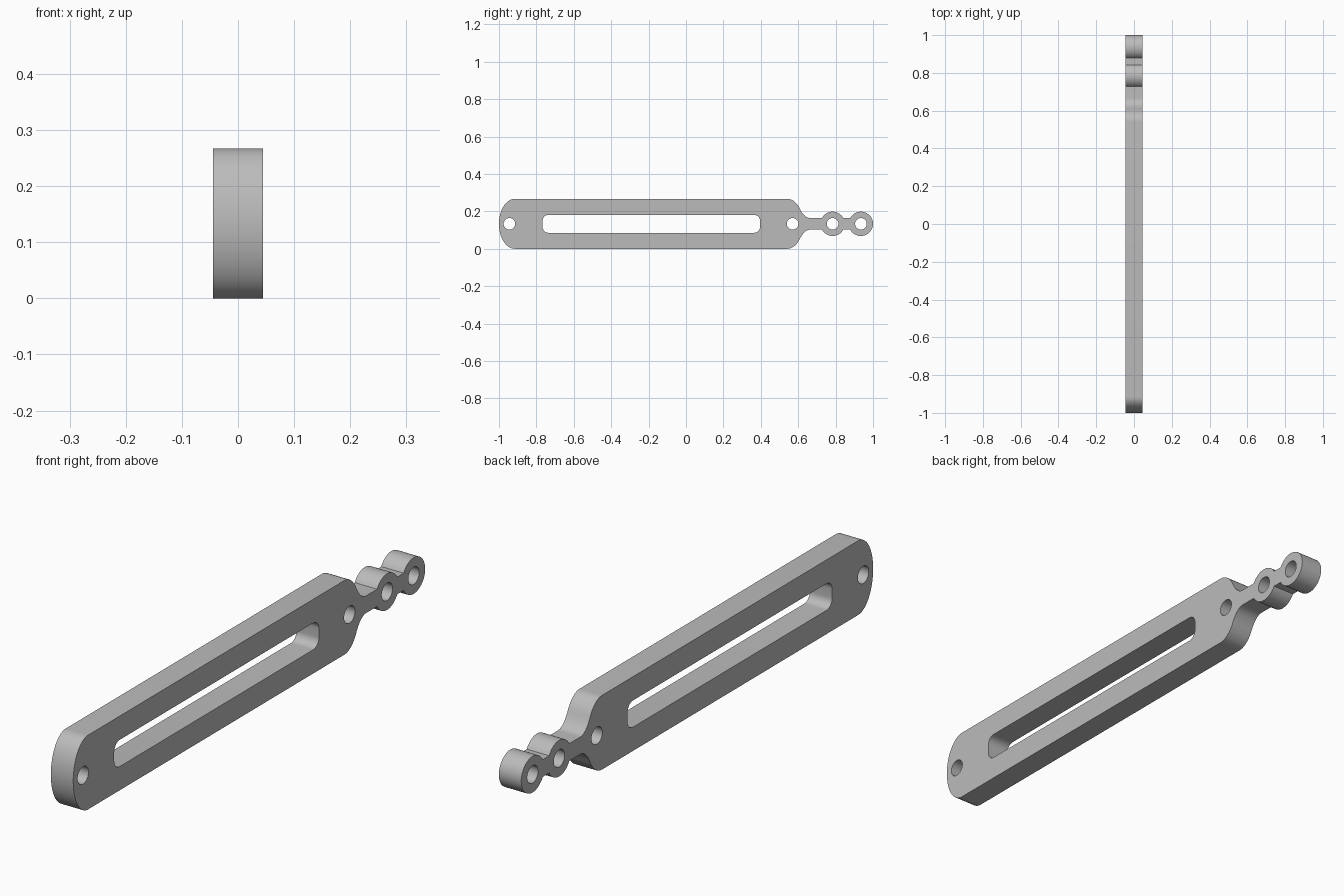
import bpy, bmesh
from math import cos, sin, asin, pi, radians
from mathutils import Vector

cube = bpy.data.objects.get("Cube")
if cube:
    bpy.data.objects.remove(cube, do_unlink=True)

HALF_WIDTH = 0.0445
MID_Z = 0.1335        # height of the centre line, also half the body height
END_DEPTH = 0.085     # how far the rounded ends bulge
NECK = 0.031          # half height of the neck
RING = 0.065          # outer radius of the rings
HOLE = 0.031
RINGS = (0.784, 0.935)


def arc(y, z, ry, rz, start, end, steps):
    """Points on an ellipse, in the side plane, angles in radians."""
    return [(y + ry * cos(a), z + rz * sin(a))
            for a in (start + (end - start) * i / steps for i in range(steps + 1))]


def circle(y, r):
    return arc(y, 0, r, r, 0, 2 * pi, 32)[:-1]


def rounded_slot(y0, y1, h, r):
    pts = []
    corners = [(y1 - r, h - r), (y0 + r, h - r), (y0 + r, r - h), (y1 - r, r - h)]
    for i, (y, z) in enumerate(corners):
        pts += arc(y, z, r, r, i * pi / 2, (i + 1) * pi / 2, 8)
    return pts


def outline():
    """Upper half of the silhouette, mirrored about the centre line."""
    shoulder = radians(37)
    top = arc(-1 + END_DEPTH, 0, END_DEPTH, MID_Z, pi, pi / 2, 20)
    top += arc(0.541, 0, END_DEPTH, MID_Z, pi / 2, shoulder, 14)
    # concave blend from the shoulder into the neck
    a, b, c = Vector(top[-1]), Vector((0.633, NECK)), Vector((0.665, NECK))
    for i in range(1, 11):
        t = i / 10
        top.append(tuple(a * (1 - t) ** 2 + b * 2 * t * (1 - t) + c * t * t))
    # the two rings
    join = asin(NECK / RING)
    top += arc(RINGS[0], 0, RING, RING, pi - join, join, 24)
    top += arc(RINGS[1], 0, RING, RING, pi - join, 0, 28)
    return top + [(y, -z) for y, z in reversed(top[1:-1])]


loops = [outline(), rounded_slot(-0.767, 0.396, 0.048, 0.032)]
loops += [circle(y, HOLE) for y in (-0.944, 0.57) + RINGS]

# Fill the profile with its openings, then extrude across the width
bm = bmesh.new()
edges = []
for loop in loops:
    verts = [bm.verts.new((-HALF_WIDTH, y, z + MID_Z)) for y, z in loop]
    edges += [bm.edges.new((v, verts[i - 1])) for i, v in enumerate(verts)]
bmesh.ops.triangle_fill(bm, edges=edges, use_beauty=True)
extruded = bmesh.ops.extrude_face_region(bm, geom=bm.faces[:], use_keep_orig=True)
bmesh.ops.translate(bm, vec=(2 * HALF_WIDTH, 0, 0),
                    verts=[g for g in extruded["geom"] if isinstance(g, bmesh.types.BMVert)])
bmesh.ops.recalc_face_normals(bm, faces=bm.faces[:])
mesh = bpy.data.meshes.new("slotted_link_arm")
bm.to_mesh(mesh)
bm.free()

arm = bpy.data.objects.new("slotted_link_arm", mesh)
bpy.context.collection.objects.link(arm)

# Plain grey
grey = bpy.data.materials.new("plain grey")
grey.use_nodes = True
color = (0.5, 0.5, 0.5, 1)
grey.diffuse_color = color
grey.node_tree.nodes["Principled BSDF"].inputs["Base Color"].default_value = color
mesh.materials.append(grey)

bpy.ops.object.select_all(action="DESELECT")
arm.select_set(True)
bpy.context.view_layer.objects.active = arm
bpy.ops.object.shade_smooth_by_angle(angle=radians(30))
